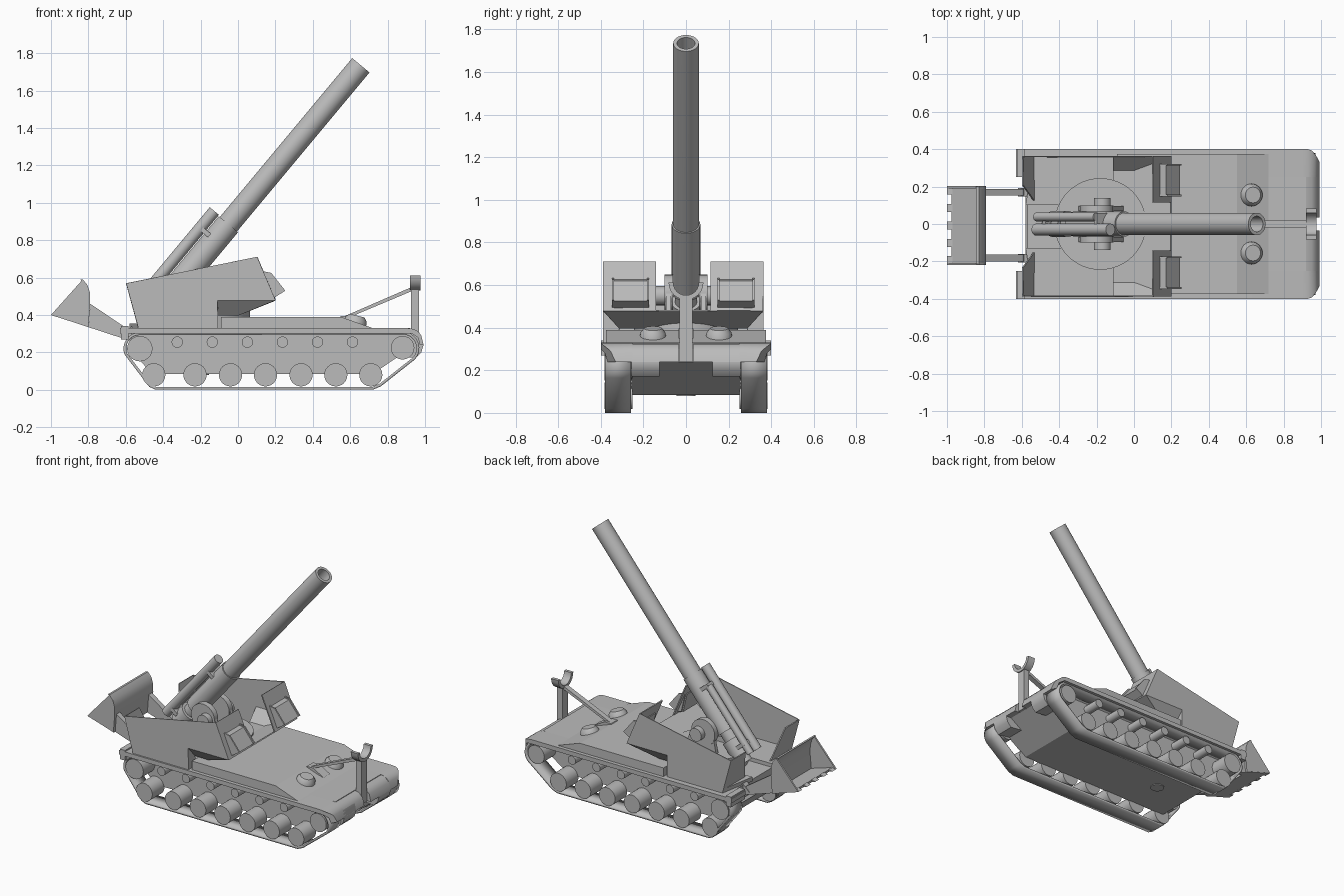
import bpy, bmesh, math
from mathutils import Vector, Matrix

cube = bpy.data.objects.get("Cube")
if cube:
    bpy.data.objects.remove(cube)

grey = bpy.data.materials.new("plain grey")
grey.use_nodes = True
colour = (0.5, 0.5, 0.5, 1)
grey.diffuse_color = colour
grey.node_tree.nodes["Principled BSDF"].inputs["Base Color"].default_value = colour


def finish(name, bm, smooth=False):
    bmesh.ops.recalc_face_normals(bm, faces=bm.faces)
    mesh = bpy.data.meshes.new(name)
    bm.to_mesh(mesh)
    bm.free()
    mesh.materials.append(grey)
    ob = bpy.data.objects.new(name, mesh)
    bpy.context.collection.objects.link(ob)
    if smooth:
        bpy.ops.object.select_all(action='DESELECT')
        ob.select_set(True)
        bpy.context.view_layer.objects.active = ob
        bpy.ops.object.shade_smooth_by_angle(angle=math.radians(35))
    return ob


def solid(name, outline, depth, smooth=False):
    """Extrude a 3D outline by a vector."""
    bm = bmesh.new()
    face = bm.faces.new([bm.verts.new(p) for p in outline])
    new = bmesh.ops.extrude_face_region(bm, geom=[face])['geom']
    bmesh.ops.translate(bm, vec=depth, verts=[v for v in new if isinstance(v, bmesh.types.BMVert)])
    return finish(name, bm, smooth)


def slab(name, outline, a, b, smooth=False):
    return solid(name, [(x, a, z) for x, z in outline], (0, b - a, 0), smooth)


def sheet(name, faces, thickness, smooth=False):
    """Thin plating from a few polygons."""
    bm = bmesh.new()
    for pts in faces:
        bm.faces.new([bm.verts.new(p) for p in pts])
    bmesh.ops.remove_doubles(bm, verts=bm.verts, dist=.0005)
    mod = finish(name, bm, smooth).modifiers.new("thickness", 'SOLIDIFY')
    mod.thickness, mod.offset = thickness, 0


def rect(x0, x1, z0, z1):
    return [(x0, z0), (x1, z0), (x1, z1), (x0, z1)]


def arc(cx, cz, r, a0, a1, n):
    angles = [math.radians(a0 + (a1 - a0) * i / n) for i in range(n + 1)]
    return [(cx + r * math.cos(a), cz + r * math.sin(a)) for a in angles]


def lathe(name, profile, start, direction, sides=32):
    """Spin (radius, distance) points about an axis."""
    bm = bmesh.new()
    rings = [[bm.verts.new((r * math.cos(i * math.tau / sides), r * math.sin(i * math.tau / sides), h))
              for i in range(sides)] for r, h in profile]
    for p, q in zip(rings, rings[1:]):
        for i in range(sides):
            j = (i + 1) % sides
            bm.faces.new((p[i], p[j], q[j], q[i]))
    bm.faces.new(rings[0])
    bm.faces.new(rings[-1])
    turn = Vector(direction).to_track_quat('Z', 'Y').to_matrix().to_4x4()
    bm.transform(Matrix.Translation(start) @ turn)
    return finish(name, bm, True)


def rod(name, radius, start, end, sides=24):
    d = Vector(end) - Vector(start)
    return lathe(name, [(radius, 0), (radius, d.length)], start, d, sides)


# Hull body and deck
slab("lower_hull", [(-.5, .3), (-.58, .22), (-.46, .085), (.72, .085), (.95, .24), (.92, .3)], -.255, .255)
slab("hull_centre", rect(-.57, .92, .24, .33), -.25, .25)
slab("raised_deck", [(-.09, .32), (-.09, .39), (.55, .39), (.72, .33), (.72, .32)], -.375, .375)
rod("belly_hatch", .045, (-.2, 0, .08), (-.2, 0, .09))

# Running gear and side parts, repeated on both sides
track_path = (arc(-.525, .22, .08, 90, 200, 8) + [(-.47, .022), (-.44, .008), (.72, .008), (.76, .025)]
              + arc(.88, .222, .082, -40, 90, 9))
fender = [(-.63, .3), (-.63, .33), (.9, .33), (.93, .327), (.95, .32), (.968, .307), (.98, .29), (.992, .24),
          (.972, .24), (.962, .28), (.93, .3)]
nose = [(.9, .33), (.95, .32), (.98, .29), (.992, .24), (.9, .24)]
nose_pod = [(.86, .28), (.98, .29), (.992, .24), (.98, .2), (.95, .17), (.86, .18)]
hatch = [(.12, .63), (.17, .62), (.245, .525), (.19, .49), (.15, .5)]
turret_y = -.013
for s, side in ((1, "left"), (-1, "right")):
    sheet(side + "_track", [[(*p, z) for p, z in (((x0, s * .258), z0), ((x1, s * .258), z1),
                                                  ((x1, s * .38), z1), ((x0, s * .38), z0))]
                            for (x0, z0), (x1, z1) in zip(track_path, track_path[1:] + track_path[:1])],
          .015, True)
    for i, x in enumerate((-.45, -.23, -.04, .147, .337, .523, .71)):
        rod(f"{side}_road_wheel_{i + 1}", .062, (x, s * .25, .08), (x, s * .382, .08))
    for i in range(6):
        x = -.325 + i * .1875
        rod(f"{side}_return_roller_{i + 1}", .03, (x, s * .25, .255), (x, s * .375, .255))
    rod(side + "_sprocket", .068, (-.525, s * .25, .22), (-.525, s * .382, .22))
    rod(side + "_idler", .063, (.88, s * .25, .225), (.88, s * .382, .225))

    # Fender with a rounded front corner
    ob = slab(side + "_fender", fender, s * .25, s * .4, True)
    for v in ob.data.vertices:
        if v.co.x > .93 and abs(v.co.y) > .3:
            v.co.y = s * (.4 - .07 * ((v.co.x - .93) / .062) ** 2)
    slab(side + "_rear_flap", rect(-.625, -.585, .27, .34), s * .25, s * .4)
    slab(side + "_nose", nose, s * .035, s * .25, True)
    slab(side + "_nose_pod", nose_pod, s * .125, s * .255, True)
    lathe(side + "_deck_vent", [(.062, 0), (.058, .025), (.042, .045)], (.625, s * .155, .353), (.25, 0, 1))

    # Open turret plating: outer wall, sloped rear plate, front plate, undercut
    def at(x, y, z):
        return (x, turret_y + s * y, z)

    wall = [(-.595, .57), (.1, .71), (.198, .48), (-.11, .48), (-.11, .33), (-.53, .33)]
    sheet(side + "_turret_plating", [
        [at(x, .373, z) for x, z in wall],
        [at(-.595, .373, .57), at(-.595, .22, .57), at(-.53, .13, .33), at(-.53, .373, .33)],
        [at(.1, .373, .71), at(.1, .128, .71), at(.198, .128, .48), at(.198, .373, .48)],
        [at(-.11, .373, .48), at(.198, .373, .48), at(0, .3, .4), at(-.11, .3, .4)],
        [at(.198, .373, .48), at(.198, 0, .48), at(0, 0, .4), at(0, .3, .4)],
        [at(-.11, .373, .48), at(-.11, .3, .4), at(-.11, .3, .33), at(-.11, .373, .33)],
        [at(-.11, .3, .4), at(0, .3, .4), at(0, 0, .4), at(-.11, 0, .4)]], .008)
    floor = [(-.535, .37), (-.11, .37), (-.11, .2), (-.2, .185), (-.35, .115), (-.58, .115)]
    solid(side + "_turret_floor", [at(x, y, .325) for x, y in floor], (0, 0, .03))

    # Raised hatch frame on the front plate
    slab(side + "_hatch_box", hatch, turret_y + s * .17, turret_y + s * .325)
    for y in (.16, .325):
        slab(side + "_hatch_rim", [(x + .008, z + .005) for x, z in hatch],
             turret_y + s * y, turret_y + s * (y + .01))

    # Gun mounting
    rod(side + "_trunnion", .09, (-.2, s * .06, .56), (-.2, s * .1, .56))
    rod(side + "_trunnion_pin", .045, (-.17, s * .09, .55), (-.17, s * .14, .55))
    slab(side + "_gun_bracket", [(-.3, .42), (-.05, .42), (-.11, .56), (-.27, .56)], s * .07, s * .095)

rod("turret_ring", .245, (-.18, 0, .32), (-.18, 0, .435), 48)

# Elevated gun, measured back from the muzzle along its axis
axis = Vector((.64, 0, .768)).normalized()
up = Vector((-axis.z, 0, axis.x))
muzzle = Vector((.657, 0, 1.735))


def along(t, lift=0, y=0):
    return muzzle + axis * t + up * lift + Vector((0, y, 0))


lathe("barrel", [(.05, -1.66), (.06, -1.1), (.06, 0), (.042, 0), (.042, -.25)], muzzle, axis, 40)
rod("barrel_sleeve", .067, along(-1.52), along(-1.106), 40)
rod("breech", .07, along(-1.7), along(-1.58))
rod("breech_plug", .04, along(-1.75), along(-1.68))
rod("long_recoil_cylinder", .032, along(-1.72, .103, -.03), along(-1.1, .103, -.03))
rod("short_recoil_cylinder", .024, along(-1.72, .1, .038), along(-1.22, .1, .038))
for i, t in enumerate((-1.66, -1.23)):
    corners = [along(t, .04 + a * .07, b * .06) for a, b in ((0, -1), (1, -1), (1, 1), (0, 1))]
    solid(f"recoil_clamp_{i + 1}", corners, axis * .025)

# Rear spade: open bucket on two arms
back = [(-.83, .59), (-.805, .56), (-.792, .52), (-.79, .46), (-.8, .34)]
shell = [(-1, .4)] + back
for y in (-.22, .19):
    slab("spade_end_plate", shell, y, y + .012)
inner = [(x - .014, z) for x, z in back[:-1]] + [(-.814, .354)]
slab("spade_back_plate", back + inner[::-1], -.215, .2, True)
slab("spade_floor", [(-.975, .392), (-.975, .407), (-.8, .354), (-.8, .335)], -.215, .2)
for i in range(5):
    y = -.215 + i * .093
    slab(f"spade_tooth_{i + 1}", [(-1, .4), (-.97, .39), (-.97, .408)], y, y + .043)
for y in (-.2, .152):
    slab("spade_arm", [(-.79, .46), (-.59, .325), (-.57, .26), (-.8, .335)], y, y + .036)
    slab("spade_hinge", [(-.62, .29), (-.57, .34), (-.52, .33), (-.54, .24)], y - .005, y + .04)

# Barrel travel lock at the nose
slab("lock_post", rect(.925, .968, .24, .54), -.03, .03)
saddle = arc(0, .612, .082, 180, 360, 12) + arc(0, .612, .06, 360, 180, 12)
solid("lock_saddle", [(.92, y, z) for y, z in saddle], (.055, 0, 0), True)
slab("lock_strut", [(.55, .385), (.93, .55), (.93, .528), (.59, .385)], -.018, .018)
slab("lock_strut_foot", [(.54, .38), (.55, .395), (.6, .395), (.68, .35)], -.035, .035)
